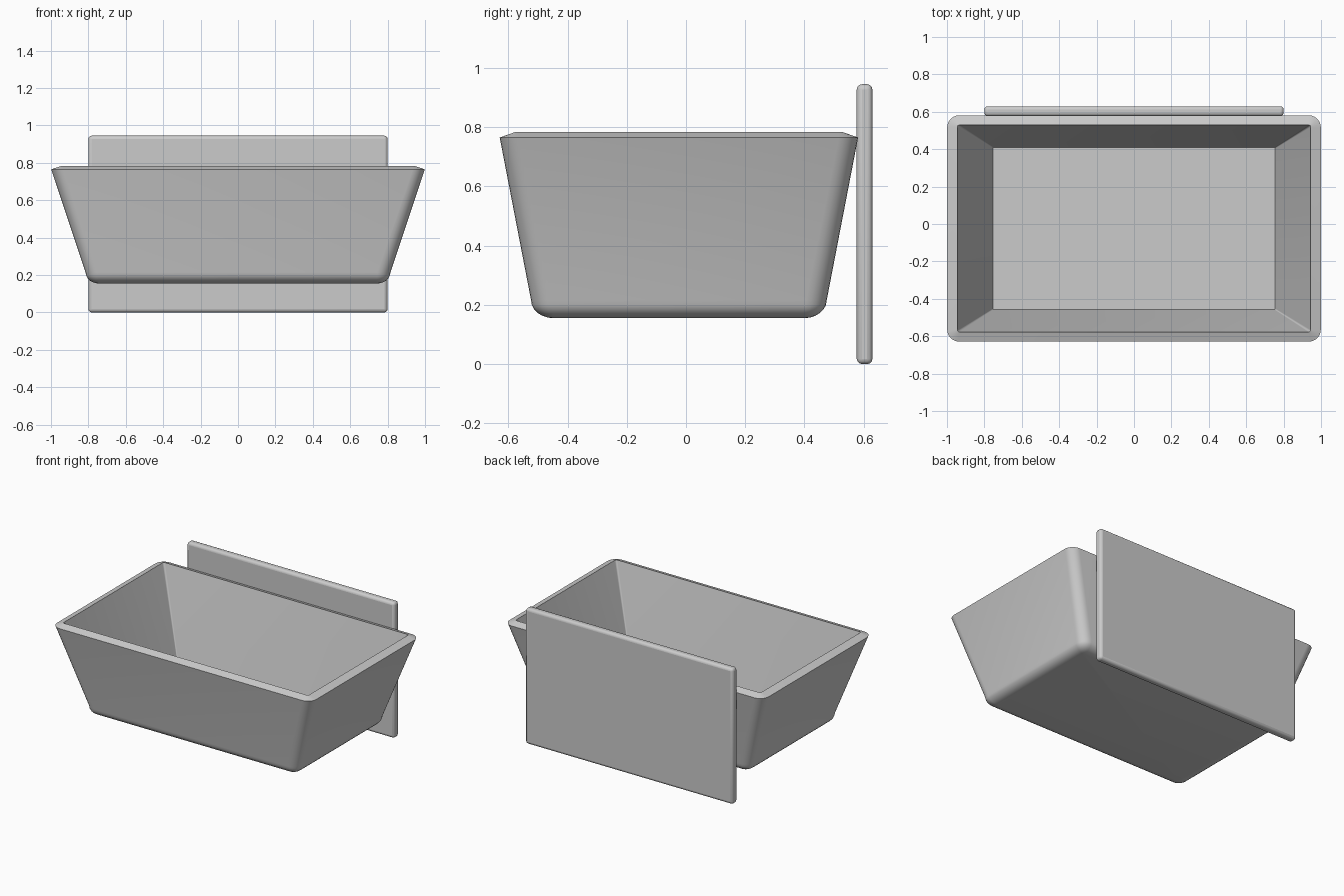
import bpy, bmesh
from math import sin, cos, pi, radians

if "Cube" in bpy.data.objects:
    bpy.data.objects.remove(bpy.data.objects["Cube"])


def ring(bm, hx, hy, z, r, yc=-0.024, n=6):
    """Rounded rectangle loop of vertices."""
    verts = []
    for k, (sx, sy) in enumerate([(1, 1), (-1, 1), (-1, -1), (1, -1)]):
        for i in range(n + 1):
            a = k * pi / 2 + i / n * pi / 2
            verts.append(bm.verts.new((sx * (hx - r) + r * cos(a),
                                       yc + sy * (hy - r) + r * sin(a), z)))
    return verts


def smooth(obj, angle):
    bpy.ops.object.select_all(action='DESELECT')
    obj.select_set(True)
    bpy.context.view_layer.objects.active = obj
    bpy.ops.object.shade_smooth_by_angle(angle=radians(angle))


# Tapered basin: rounded underside, outer wall, sloped rim, inner wall, floor
profile = []
for i in range(7):
    a = i / 6 * pi / 2
    s = sin(a)
    profile.append((0.745 + 0.07 * s, 0.422 + 0.077 * s,
                    0.215 - 0.06 * cos(a), 0.01 + 0.06 * s))
profile += [(0.999, 0.605, 0.765, 0.065),
            (0.945, 0.554, 0.783, 0.012),
            (0.755, 0.433, 0.205, 0.006)]

bm = bmesh.new()
rings = [ring(bm, *p) for p in profile]
for lo, hi in zip(rings, rings[1:]):
    for i in range(len(lo)):
        j = (i + 1) % len(lo)
        bm.faces.new((lo[i], lo[j], hi[j], hi[i]))
bm.faces.new(rings[0][::-1])
bm.faces.new(rings[-1])
bmesh.ops.recalc_face_normals(bm, faces=bm.faces[:])
mesh = bpy.data.meshes.new("basin")
bm.to_mesh(mesh)
bm.free()
basin = bpy.data.objects.new("basin", mesh)
bpy.context.collection.objects.link(basin)
smooth(basin, 35)

# Upright mounting panel behind the basin
bpy.ops.mesh.primitive_cube_add(size=1, location=(0, 0.603, 0.4725))
panel = bpy.context.object
panel.name = "back_panel"
panel.scale = (1.6, 0.053, 0.945)
bpy.ops.object.transform_apply(location=False, rotation=False, scale=True)
bevel = panel.modifiers.new("rounded_edges", 'BEVEL')
bevel.width = 0.018
bevel.segments = 3
smooth(panel, 35)
